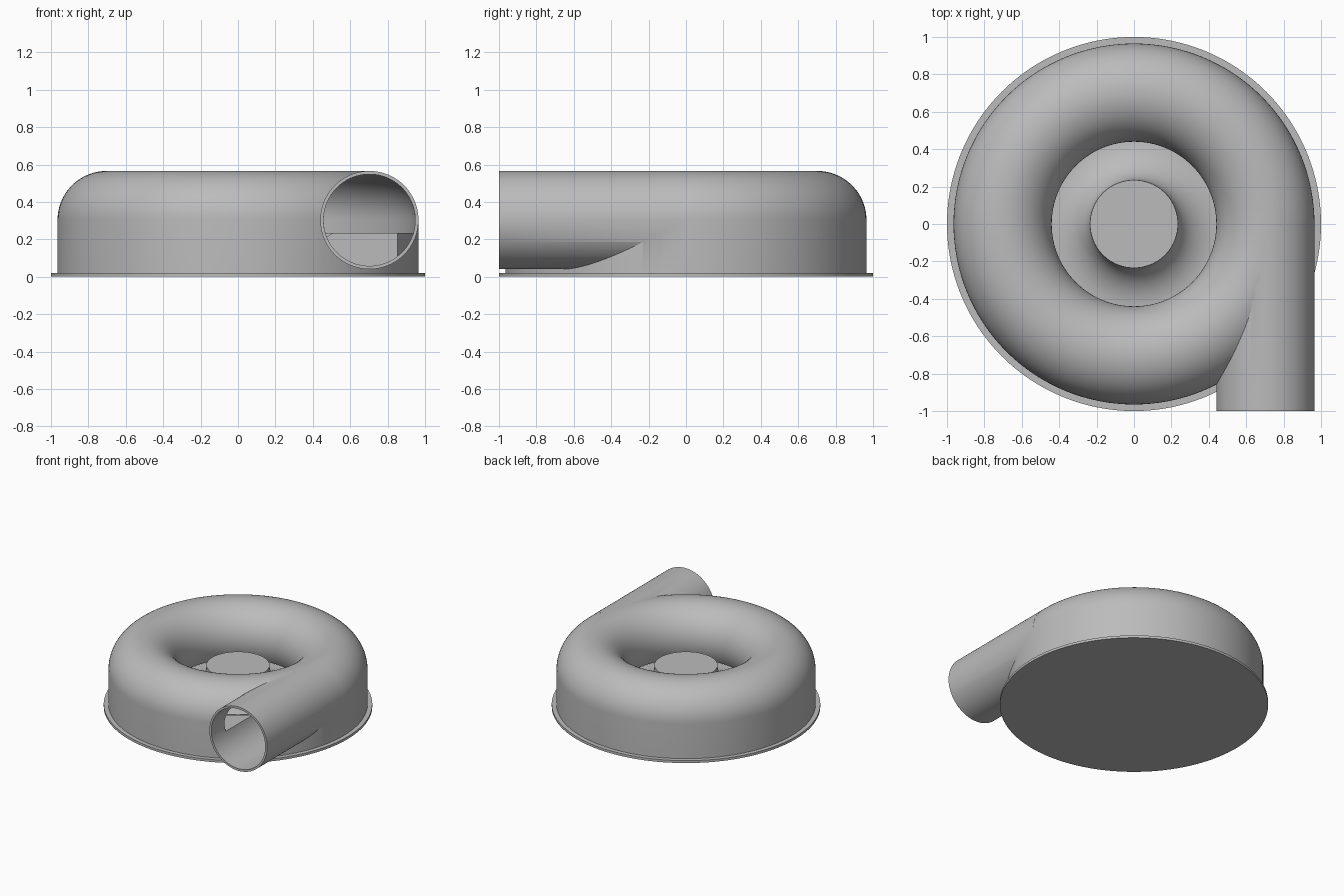
import bpy, bmesh, math
from mathutils import Matrix, Vector

cube = bpy.data.objects.get("Cube")
if cube:
    bpy.data.objects.remove(cube, do_unlink=True)

RING, TUBE, BORE, MID = 0.7025, 0.2625, 0.245, 0.303   # scroll radii and axis height
LIP = 0.165                                            # height of the inlet lip

grey = bpy.data.materials.new("plain_grey")
grey.use_nodes = True
colour = (0.5, 0.5, 0.5, 1)
grey.diffuse_color = colour
grey.node_tree.nodes["Principled BSDF"].inputs["Base Color"].default_value = colour


def finish(name, bm):
    bmesh.ops.remove_doubles(bm, verts=bm.verts, dist=1e-5)
    bmesh.ops.recalc_face_normals(bm, faces=bm.faces)
    mesh = bpy.data.meshes.new(name)
    bm.to_mesh(mesh)
    bm.free()
    mesh.materials.append(grey)
    ob = bpy.data.objects.new(name, mesh)
    bpy.context.collection.objects.link(ob)
    return ob


def lathe(name, profile, steps=128):
    """Spin an (r, z) profile about the z axis; closed unless it ends on the axis."""
    bm = bmesh.new()
    verts = [bm.verts.new((r, 0, z)) for r, z in profile]
    pairs = list(zip(verts, verts[1:]))
    if profile[0][0] > 0:
        pairs.append((verts[-1], verts[0]))
    edges = [bm.edges.new(p) for p in pairs]
    bmesh.ops.spin(bm, geom=verts + edges, axis=(0, 0, 1), cent=(0, 0, 0),
                   angle=math.tau, steps=steps, use_merge=True)
    return finish(name, bm)


def rod(name, radius, y0, y1):
    """Cylinder along y on the outlet axis."""
    bm = bmesh.new()
    place = Matrix.Translation((RING, (y0 + y1) / 2, MID)) @ Matrix.Rotation(math.pi / 2, 4, 'X')
    bmesh.ops.create_cone(bm, cap_ends=True, segments=96, radius1=radius, radius2=radius,
                          depth=y1 - y0, matrix=place)
    return finish(name, bm)


def tube_arc(radius, steps=40):
    """Cross-section from the outer wall over the top and down to the inlet lip."""
    end = math.pi + math.asin((MID - LIP) / radius)
    return [(RING + radius * math.cos(end * i / steps), MID + radius * math.sin(end * i / steps))
            for i in range(steps + 1)]


def combine(target, other, operation):
    mod = target.modifiers.new(operation.title(), 'BOOLEAN')
    mod.operation, mod.object, mod.solver = operation, other, 'EXACT'
    bpy.context.view_layer.objects.active = target
    bpy.ops.object.modifier_apply(modifier=mod.name)


def discard(*obs):
    for ob in obs:
        bpy.data.objects.remove(ob, do_unlink=True)


# Scroll casing with tangential outlet pipe, hollowed out
outer = tube_arc(TUBE)
casing = lathe("scroll_casing", [(RING + TUBE, 0.01)] + outer + [(outer[-1][0], 0.01)])
pipe = rod("outlet_pipe", TUBE, -1, -0.02)
combine(casing, pipe, 'UNION')
cavity = lathe("cavity_cutter", [(RING + BORE, -0.1)] + tube_arc(BORE) + [(0.3, LIP), (0.3, -0.1)])
bore = rod("bore_cutter", BORE, -1.1, -0.03)
combine(casing, cavity, 'DIFFERENCE')
combine(casing, bore, 'DIFFERENCE')

# Central hub with a concave skirt that runs into the inner floor
skirt = [(0.46 - 0.225 * math.cos(a), 0.33 - 0.185 * math.sin(a))
         for a in (math.pi / 2 * i / 14 for i in range(15))]
floor = lathe("hub_and_floor", [(0, 0.34), (0.235, 0.34)] + skirt +
              [(0.55, 0.145), (0.66, 0.235), (0.95, 0.235), (0.95, 0.01), (0, 0.01)])
mouth = rod("mouth_cutter", BORE, -1.1, -0.42)
combine(floor, mouth, 'DIFFERENCE')
discard(pipe, cavity, bore, mouth)

# Thin base flange
flange = lathe("base_flange", [(0, 0.02), (1, 0.02), (1, 0), (0, 0)])

for ob in (casing, floor, flange):
    bpy.ops.object.select_all(action='DESELECT')
    ob.select_set(True)
    bpy.context.view_layer.objects.active = ob
    bpy.ops.object.shade_smooth_by_angle(angle=math.radians(30))
